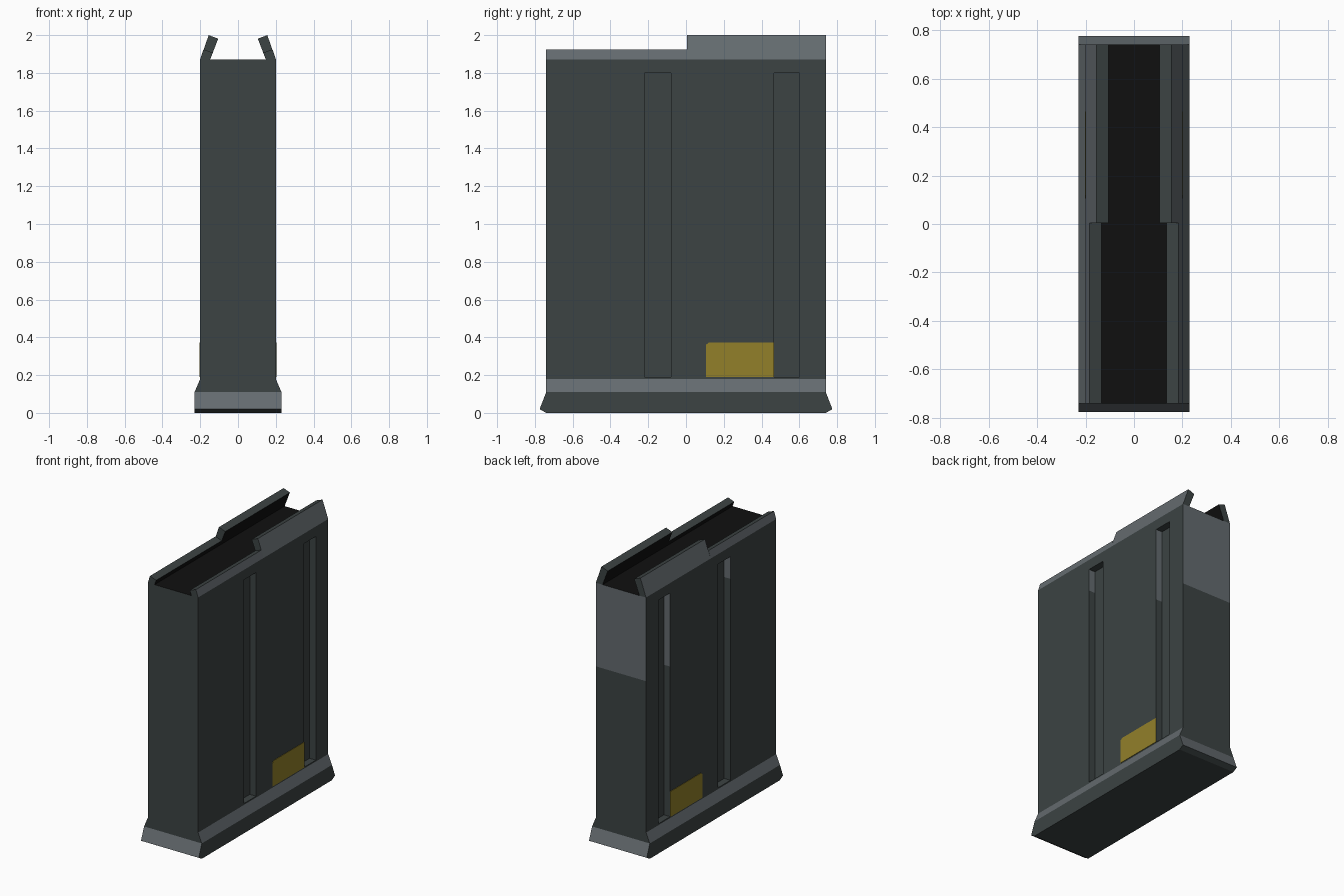
import bpy, bmesh
from mathutils import Vector

if "Cube" in bpy.data.objects:
    bpy.data.objects.remove(bpy.data.objects["Cube"])


def material(name, rgb):
    m = bpy.data.materials.new(name)
    m.diffuse_color = (*rgb, 1)
    m.use_nodes = True
    m.node_tree.nodes["Principled BSDF"].inputs["Base Color"].default_value = m.diffuse_color
    return m


DARK = material("dark gunmetal", (0.045, 0.056, 0.056))
LIGHT = material("worn grey", (0.128, 0.148, 0.16))
BLACK = material("interior black", (0.005, 0.005, 0.005))
YELLOW = material("label yellow", (0.29, 0.216, 0.023))


def new_object(name, bm, mats):
    bmesh.ops.recalc_face_normals(bm, faces=bm.faces)
    me = bpy.data.meshes.new(name)
    bm.to_mesh(me)
    bm.free()
    for m in mats:
        me.materials.append(m)
    ob = bpy.data.objects.new(name, me)
    bpy.context.collection.objects.link(ob)
    return ob


def loft(rings):
    """Closed solid through rings of equal point count."""
    bm = bmesh.new()
    loops = [[bm.verts.new(p) for p in r] for r in rings]
    n = len(loops[0])
    for a, b in zip(loops, loops[1:]):
        for i in range(n):
            j = (i + 1) % n
            bm.faces.new((a[i], a[j], b[j], b[i]))
    bm.faces.new(loops[0])
    bm.faces.new(loops[-1])
    bmesh.ops.recalc_face_normals(bm, faces=bm.faces)
    return bm


def rect(x0, x1, y0, y1, z):
    return [(x0, y0, z), (x1, y0, z), (x1, y1, z), (x0, y1, z)]


def box(x0, x1, y0, y1, z0, z1):
    return loft([rect(x0, x1, y0, y1, z0), rect(x0, x1, y0, y1, z1)])


TOP = 1.872      # deck height
HALF_Y = 0.74

# Body with two long grooves on each side
body = new_object("body", box(-0.2, 0.2, -HALF_Y, HALF_Y, 0.18, TOP), [DARK, LIGHT, BLACK])
for side in (-1, 1):
    for y0, y1 in ((-0.22, -0.08), (0.465, 0.6)):
        x0, x1 = sorted((side * 0.15, side * 0.3))
        cutter = new_object("groove_cutter", box(x0, x1, y0, y1, 0.19, 1.8), [DARK])
        cutter.hide_render = True
        cutter.hide_set(True)
        mod = body.modifiers.new("groove", 'BOOLEAN')
        mod.operation = 'DIFFERENCE'
        mod.solver = 'EXACT'
        mod.object = cutter

# Bake the grooves, then colour the deck and the worn rear-facing areas
bpy.context.view_layer.update()
evaluated = body.evaluated_get(bpy.context.evaluated_depsgraph_get())
bm = bmesh.new()
bm.from_mesh(evaluated.to_mesh())
body.modifiers.clear()
for ob in [o for o in bpy.data.objects if o.name.startswith("groove_cutter")]:
    bpy.data.objects.remove(ob)
for z in (1.27, 1.64):
    bmesh.ops.bisect_plane(bm, geom=bm.verts[:] + bm.edges[:] + bm.faces[:],
                           plane_co=(0, 0, z), plane_no=(0, 0, 1))
bm.normal_update()
for f in bm.faces:
    c = f.calc_center_median()
    f.material_index = 0
    if f.normal.z > 0.9 and c.z > TOP - 0.01:
        f.material_index = 2
    elif f.normal.y > 0.9 and c.z > (1.27 if c.y > 0.3 else 1.64):
        f.material_index = 1
bm.to_mesh(body.data)
bm.free()

# Flared floor plate: (z, half width, half length)
bm = loft([rect(-x, x, -y, y, z) for z, x, y in
           ((0, 0.23, 0.74), (0.02, 0.23, 0.775), (0.11, 0.23, 0.74), (0.18, 0.2, 0.74))])
bm.normal_update()
for f in bm.faces:
    f.material_index = int(0.2 < f.normal.z < 0.9)
new_object("floor_plate", bm, [DARK, LIGHT])

# Feed lips leaning inward, low at the front and tall at the back
foot_out, foot_in = Vector((0.2, TOP)), Vector((0.147, TOP))
for side, label in ((-1, "left"), (1, "right")):
    for part, y0, y1, tip_out, tip_in in (
            ("front", -HALF_Y, 0.005, (0.183, 1.925), (0.134, 1.907)),
            ("rear", 0.005, HALF_Y, (0.155, 2.0), (0.105, 1.981))):
        profile = (foot_out, tip_out, tip_in, foot_in)
        bm = loft([[(side * p[0], y, p[1]) for p in profile] for y in (y0, y1)])
        bm.normal_update()
        for f in bm.faces:
            out = f.normal.x * side
            if out > 0.8:
                f.material_index = 1
            elif out < -0.8:
                f.material_index = 2
        new_object(f"{label}_{part}_lip", bm, [DARK, LIGHT, BLACK])

# Label plates with one clipped corner
outline = ((0.105, 0.19), (0.465, 0.19), (0.465, 0.372), (0.12, 0.372), (0.105, 0.36))
for side, label in ((-1, "left"), (1, "right")):
    bm = loft([[(side * x, y, z) for y, z in outline] for x in (0.198, 0.203)])
    new_object(f"{label}_label", bm, [YELLOW])
